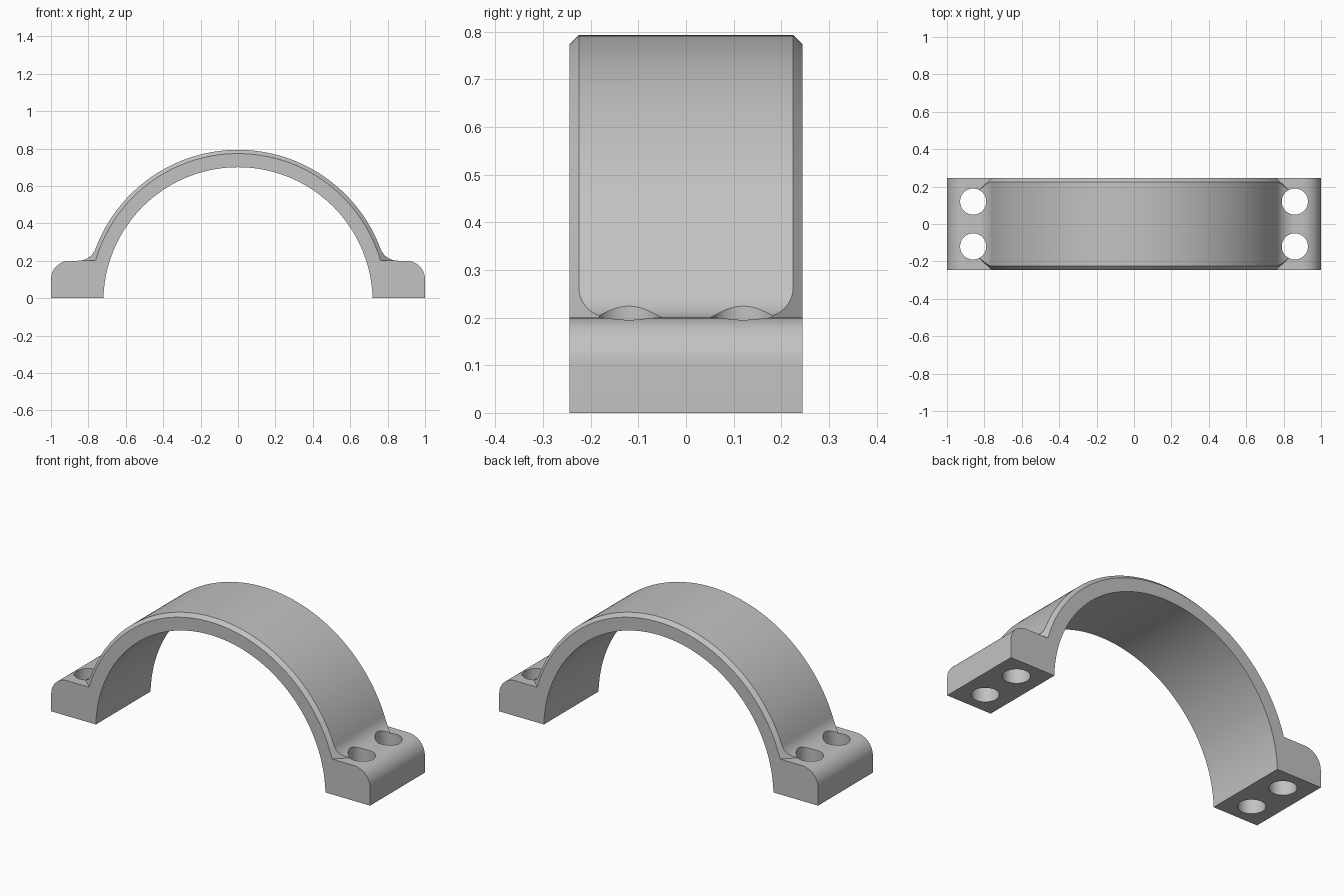
import bpy, bmesh
from math import asin, atan2, cos, pi, sin, sqrt

cube = bpy.data.objects.get("Cube")
if cube:
    bpy.data.objects.remove(cube, do_unlink=True)

AXIS_Z = -0.02        # height of the arch axis
INNER, OUTER = 0.72, 0.813
HALF = 0.245          # half width along y
FOOT = 0.2            # foot height
ROUND = 0.1           # foot rounding and fillet radius
CHAMFER = 0.02

grey = bpy.data.materials.new("plain grey")
grey.use_nodes = True
colour = (0.54, 0.54, 0.54, 1)
grey.diffuse_color = colour
grey.node_tree.nodes["Principled BSDF"].inputs["Base Color"].default_value = colour


def arc(cx, cz, r, start, end, steps):
    angles = [start + (end - start) * i / steps for i in range(steps + 1)]
    return [(cx + r * cos(a), cz + r * sin(a)) for a in angles]


def make_object(name, bm):
    bmesh.ops.recalc_face_normals(bm, faces=bm.faces)
    mesh = bpy.data.meshes.new(name)
    bm.to_mesh(mesh)
    bm.free()
    obj = bpy.data.objects.new(name, mesh)
    bpy.context.collection.objects.link(obj)
    return obj


def loft(name, sections):
    """Solid through matching closed sections of 3D points."""
    bm = bmesh.new()
    rings = [[bm.verts.new(p) for p in s] for s in sections]
    n = len(rings[0])
    for a, b in zip(rings, rings[1:]):
        for i in range(n):
            j = (i + 1) % n
            bm.faces.new((a[i], a[j], b[j], b[i]))
    bm.faces.new(rings[0])
    bm.faces.new(rings[-1])
    return make_object(name, bm)


def cut(target, cutter):
    cutter.hide_render = True
    mod = target.modifiers.new("cut", 'BOOLEAN')
    mod.operation = 'DIFFERENCE'
    mod.solver = 'EXACT'
    mod.object = cutter
    bpy.context.view_layer.objects.active = target
    bpy.ops.object.modifier_apply(modifier=mod.name)
    bpy.data.objects.remove(cutter, do_unlink=True)


# Clamp: half arch with a filleted, rounded foot at each end
fillet_z = FOOT + ROUND
fillet_x = sqrt((OUTER + ROUND) ** 2 - (fillet_z - AXIS_Z) ** 2)
tangent = atan2(fillet_z - AXIS_Z, fillet_x)
right = [(1, 0)]
right += arc(1 - ROUND, FOOT - ROUND, ROUND, 0, pi / 2, 14)
right += arc(fillet_x, fillet_z, ROUND, -pi / 2, tangent - pi, 16)
right += arc(0, AXIS_Z, OUTER, tangent, pi / 2, 48)[1:]
left = [(-x, z) for x, z in reversed(right[:-1])]
base = asin(-AXIS_Z / INNER)
bore = arc(0, AXIS_Z, INNER, pi - base, base, 96)
profile = right + left + bore
clamp = loft("clamp_half", [[(x, y, z) for x, z in profile] for y in (-HALF, HALF)])

# Chamfer along both rims, stopping at the top of the feet
rim = OUTER - CHAMFER
over = 0.01
reach = 0.9
for side in (-1, 1):
    corners = [(rim - over, HALF + over), (reach, HALF - (reach - rim)), (reach, HALF + over)]
    rails = []
    for radius, y in corners:
        low = asin((FOOT + 0.0002 - AXIS_Z) / radius)
        rails.append([(x, side * y, z) for x, z in arc(0, AXIS_Z, radius, low, pi - low, 96)])
    cut(clamp, loft("chamfer_cutter", list(zip(*rails))))

# Two bolt holes through each foot
for sx in (-1, 1):
    for sy in (-1, 1):
        circle = arc(sx * 0.86, sy * 0.12, 0.07, 0, 2 * pi, 48)[:-1]
        cut(clamp, loft("hole_cutter", [[(x, y, z) for x, y in circle] for z in (-0.1, 0.4)]))

clamp.data.materials.clear()
clamp.data.materials.append(grey)
for face in clamp.data.polygons:
    face.material_index = 0

bpy.ops.object.select_all(action='DESELECT')
clamp.select_set(True)
bpy.context.view_layer.objects.active = clamp
bpy.ops.object.shade_smooth_by_angle(angle=pi / 6)
